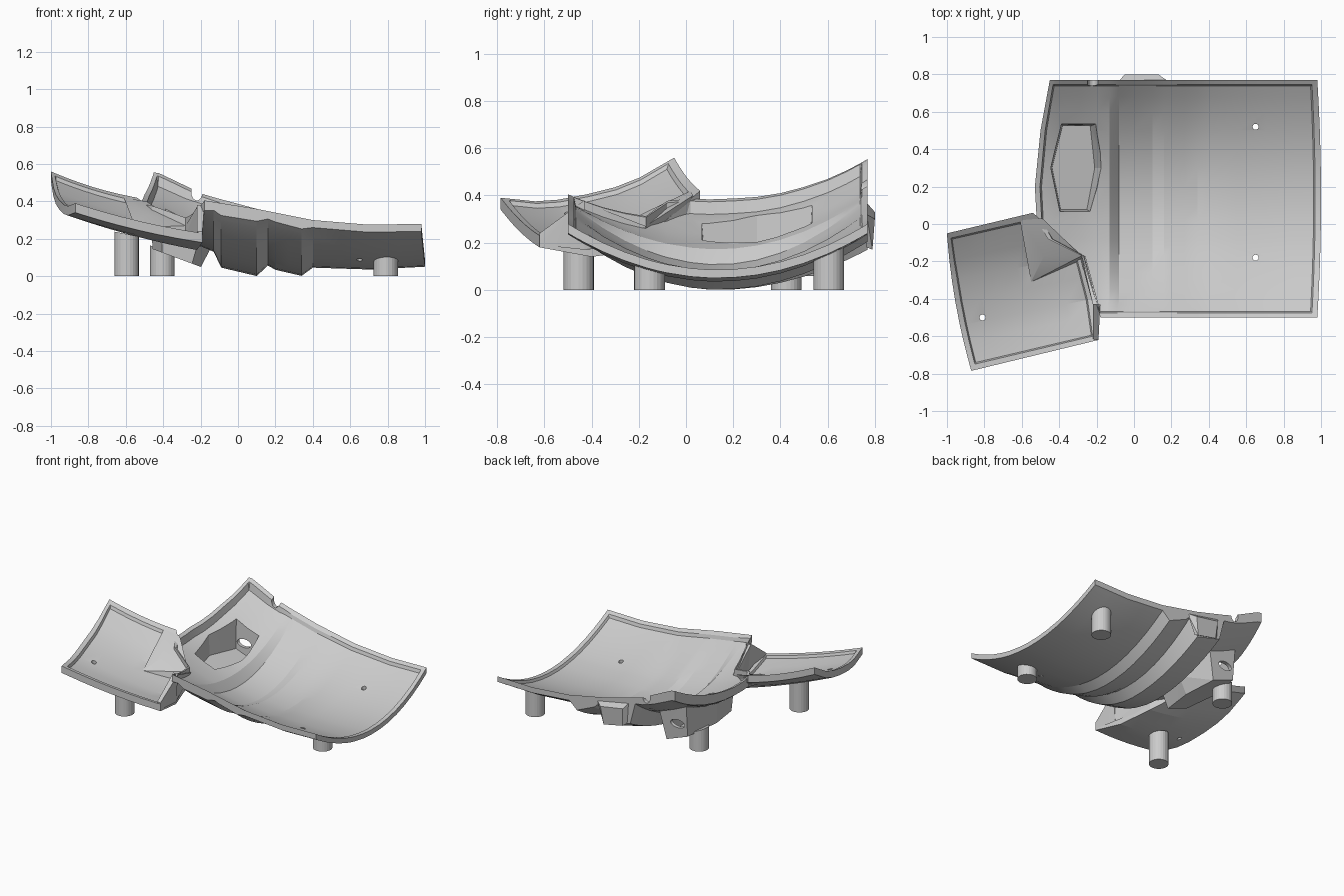
import bpy, bmesh
from mathutils import Vector, Matrix

if "Cube" in bpy.data.objects:
    bpy.data.objects.remove(bpy.data.objects["Cube"])

grey = bpy.data.materials.new("plain grey")
grey.use_nodes = True
GREY = (0.6, 0.6, 0.6, 1)
grey.diffuse_color = GREY
grey.node_tree.nodes["Principled BSDF"].inputs["Base Color"].default_value = GREY


def interp(x, pts):
    if x <= pts[0][0]:
        return pts[0][1]
    for (a, p), (b, q) in zip(pts, pts[1:]):
        if x <= b:
            return p + (q - p) * (x - a) / (b - a)
    return pts[-1][1]


def finish(name, bm):
    bmesh.ops.recalc_face_normals(bm, faces=bm.faces)
    mesh = bpy.data.meshes.new(name)
    bm.to_mesh(mesh)
    bm.free()
    mesh.materials.append(grey)
    ob = bpy.data.objects.new(name, mesh)
    bpy.context.collection.objects.link(ob)
    return ob


def shell(name, us, vs, surface):
    """Closed sheet with a raised lip, from surface(u, v) -> top, bottom, lip."""
    bm = bmesh.new()
    top, low = [], []
    for i, u in enumerate(us):
        inside_u = 1 < i < len(us) - 2
        t_row, l_row = [], []
        for j, v in enumerate(vs):
            t, b, lip = surface(u, v)
            if inside_u and 1 < j < len(vs) - 2:
                t.z -= lip
            t_row.append(bm.verts.new(t))
            l_row.append(bm.verts.new(b))
        top.append(t_row)
        low.append(l_row)
    for g in (top, low):
        for r, s in zip(g, g[1:]):
            for j in range(len(vs) - 1):
                bm.faces.new((r[j], r[j + 1], s[j + 1], s[j]))

    def border(g):
        return (g[0] + [r[-1] for r in g[1:]] + g[-1][-2::-1]
                + [r[0] for r in g[-2:0:-1]])
    a, b = border(top), border(low)
    for k in range(len(a)):
        n = (k + 1) % len(a)
        bm.faces.new((a[k], a[n], b[n], b[k]))
    return finish(name, bm)


def hull(name, points):
    bm = bmesh.new()
    for p in points:
        bm.verts.new(p)
    out = bmesh.ops.convex_hull(bm, input=bm.verts)
    junk = {g for g in out["geom_interior"] + out["geom_unused"]
            if isinstance(g, bmesh.types.BMVert)}
    bmesh.ops.delete(bm, geom=list(junk), context="VERTS")
    bmesh.ops.dissolve_limit(bm, angle_limit=0.01, verts=bm.verts, edges=bm.edges)
    return finish(name, bm)


def cylinder(name, centre, rx, ry, depth, axis="Z"):
    bm = bmesh.new()
    m = Matrix.Translation(centre)
    if axis == "Y":
        m = m @ Matrix.Rotation(1.5708, 4, "X")
    m = m @ Matrix.Diagonal((rx, ry, depth, 1))
    bmesh.ops.create_cone(bm, cap_ends=True, segments=24, radius1=1, radius2=1,
                          depth=1, matrix=m)
    return finish(name, bm)


def cut(ob, cutter, keep=False):
    cutter.hide_render = True
    mod = ob.modifiers.new("cut", "BOOLEAN")
    mod.operation, mod.solver, mod.object = "DIFFERENCE", "EXACT", cutter
    deps = bpy.context.evaluated_depsgraph_get()
    mesh = bpy.data.meshes.new_from_object(ob.evaluated_get(deps))
    ob.modifiers.clear()
    ob.data = mesh
    if not keep:
        bpy.data.objects.remove(cutter)


# Main trough panel: rim height, floor, underside, rib depth and left outline
THIN = .018
LIPS = [(-.3, .05), (-.1, THIN)]
RIM = [(-.55, .57), (-.42, .55), (-.18, .435), (.1, .36), (.4, .3), (.7, .275), (.98, .28)]
FLOOR = [(-.53, .385), (-.44, .35), (-.13, .195), (-.08, .125), (.1, .085),
         (.16, .1), (.2, .095), (.34, .08), (.4, .09), (.7, .08), (.98, .085)]
UNDER = [(-.53, .325), (-.45, .265), (-.13, .13), (-.09, .11), (.1, .065), (.4, .045),
         (.7, .035), (.98, .05)]
RIBS = [(-.13, 0), (-.09, .065), (.1, .065), (.16, .005), (.2, .025), (.34, .048), (.4, 0)]
LEFT = [(-.5, -.18), (-.43, -.2), (-.17, -.28), (-.08, -.46), (.02, -.52), (.2, -.53),
        (.5, -.5), (.77, -.45)]


def main_surface(x, y):
    t2 = ((y - .135) / .635) ** 2
    if x < -.13:
        left = interp(y, LEFT)
        x = left + (x + .5) / .37 * (-.13 - left)
    rim, floor, under, rib, lip = (interp(x, c) for c in (RIM, FLOOR, UNDER, RIBS, LIPS))
    if y < .135:
        rim -= interp(x, [(-.18, .03), (.1, 0)])
    # ribs fade towards the front and deepen towards the back
    growth = -.6 if y < .135 else 1.3 if x < .16 else .4
    px = x + max(0, x - .5) / .48 * .02 * (1 - t2)
    edge = rim - .022 - lip
    return (Vector((px, y, floor + (rim - floor) * t2)),
            Vector((px, y, under + (edge - under) * t2 - rib * (1 + growth * t2))), lip)


xs = [-.5, -.475, -.467, -.42, -.3, -.2, -.13, -.09, -.08, 0, .1, .16, .2, .27, .34, .4,
      .55, .7, .85, .942, .95, .98]
ys = [-.5, -.475, -.467, -.43, -.35, -.26, -.17, -.12, -.08, .02, .1, .2, .3, .4, .5,
      .6, .68, .737, .745, .77]
main = shell("main_panel", xs, ys, main_surface)

# Angled side panel
L_Z = [(0, .39), (.2, .375), (.39, .385), (.74, .45), (1, .56)]
R_X = [(0, -.19), (.33, -.22), (.66, -.28), (1, -.54)]
R_Y = [(0, -.62), (.33, -.4), (.66, -.17), (1, .06)]
R_Z = [(0, .23), (.33, .19), (.66, .22), (1, .42)]


def side_surface(u, v):
    bulge = .02 * 4 * v * (1 - v)
    a = Vector((-.87 - .13 * v - bulge, -.785 + .735 * v, interp(v, L_Z)))
    b = Vector([interp(v, c) for c in (R_X, R_Y, R_Z)])
    p = a.lerp(b, u)
    p.z -= .06 * u * (1 - u)
    return p, p - Vector((0, 0, .05)), THIN


us = [0, .04, .05, .2, .35, .5, .65, .8, .95, .96, 1]
vs = [0, .04, .05, .2, .33, .5, .66, .8, .95, .96, 1]
side = shell("side_panel", us, vs, side_surface)

# Faceted bridge and upright walls joining the panels
hull("panel_bridge", [(-.61, .02, .42), (-.49, .03, .4), (-.48, -.17, .33),
                      (-.28, -.17, .27), (-.55, -.31, .26), (-.28, -.2, .17),
                      (-.5, -.02, .3), (-.57, -.05, .33)])
hull("joining_wall", [(-.22, -.43, .37), (-.19, -.43, .37), (-.2, -.43, .17),
                      (-.28, -.17, .27), (-.26, -.17, .27), (-.29, -.17, .19)])
hull("side_end_wall", [(-.19, -.62, .19), (-.22, -.615, .24), (-.19, -.62, .24),
                       (-.18, -.43, .38), (-.22, -.43, .38), (-.2, -.43, .17)])

# Sunken pocket
OPENING = [(-.39, .54), (-.19, .54), (-.15, .3), (-.22, .06), (-.4, .06), (-.45, .3)]


def ring(left, right, sy, height):
    pts = []
    for px, py in OPENING:
        x = -.3 + (px + .3) * (left if px < -.3 else right)
        y = .3 + (py - .3) * sy
        pts.append((x, y, height(x, y)))
    return pts


def floor_z(x, y):
    t2 = ((y - .135) / .635) ** 2
    f = interp(x, FLOOR)
    return f + (interp(x, RIM) - f) * t2 - interp(x, LIPS)


def tray_z(x, y):
    return .05 - .37 * (x + .2)


tray = hull("pocket", ring(1.08, 1.08, 1.1, lambda x, y: floor_z(x, y) - .025)
            + ring(1.05, .68, 1.02, tray_z))
hollow = hull("pocket_cutter", ring(1, 1, 1, lambda x, y: floor_z(x, y) + .1)
              + ring(.92, .6, .93, lambda x, y: tray_z(x, y) + .03))
cut(main, hollow, True)
cut(tray, hollow)
cut(tray, cylinder("slot_cutter", (-.32, .56, .2), .055, .03, .16, "Y"))

# Rim notch and drilled holes
cut(main, cylinder("notch_cutter", (-.22, .76, .45), .03, .045, .08, "Y"))
for ob, x, y in ((main, .65, .52), (main, .65, -.18), (side, -.81, -.5)):
    cut(ob, cylinder("hole_cutter", (x, y, .3), .016, .016, .7))

# Rib end on the back rim
hull("back_tab", [(x, y, z) for x, y, z in (
    (-.05, .8, .33), (.13, .8, .3), (-.04, .79, .2), (.11, .79, .17),
    (-.08, .765, .37), (.18, .765, .32), (-.07, .765, .22), (.12, .765, .18))])

# Round legs, their tops sloped to meet the underside
for name, x, y, h, dx, dy in (("side_leg", -.595, -.455, .225, -.2, 0),
                              ("pocket_leg", -.405, .425, .14, -.37, 0),
                              ("front_end_leg", .79, -.155, .09, 0, -.29),
                              ("back_end_leg", .79, .605, .162, 0, .46)):
    leg = cylinder(name, (x, y, h / 2), .065, .065, h)
    for vert in leg.data.vertices:
        if vert.co.z > h / 2:
            vert.co.z += dx * (vert.co.x - x) + dy * (vert.co.y - y)

# Smooth the gentle curves, keep the edges crisp
bpy.ops.object.select_all(action="DESELECT")
for ob in bpy.context.collection.objects:
    if ob.type == "MESH" and ob.data.materials and ob.data.materials[0] == grey:
        ob.select_set(True)
        bpy.context.view_layer.objects.active = ob
bpy.ops.object.shade_smooth_by_angle(angle=0.25)
